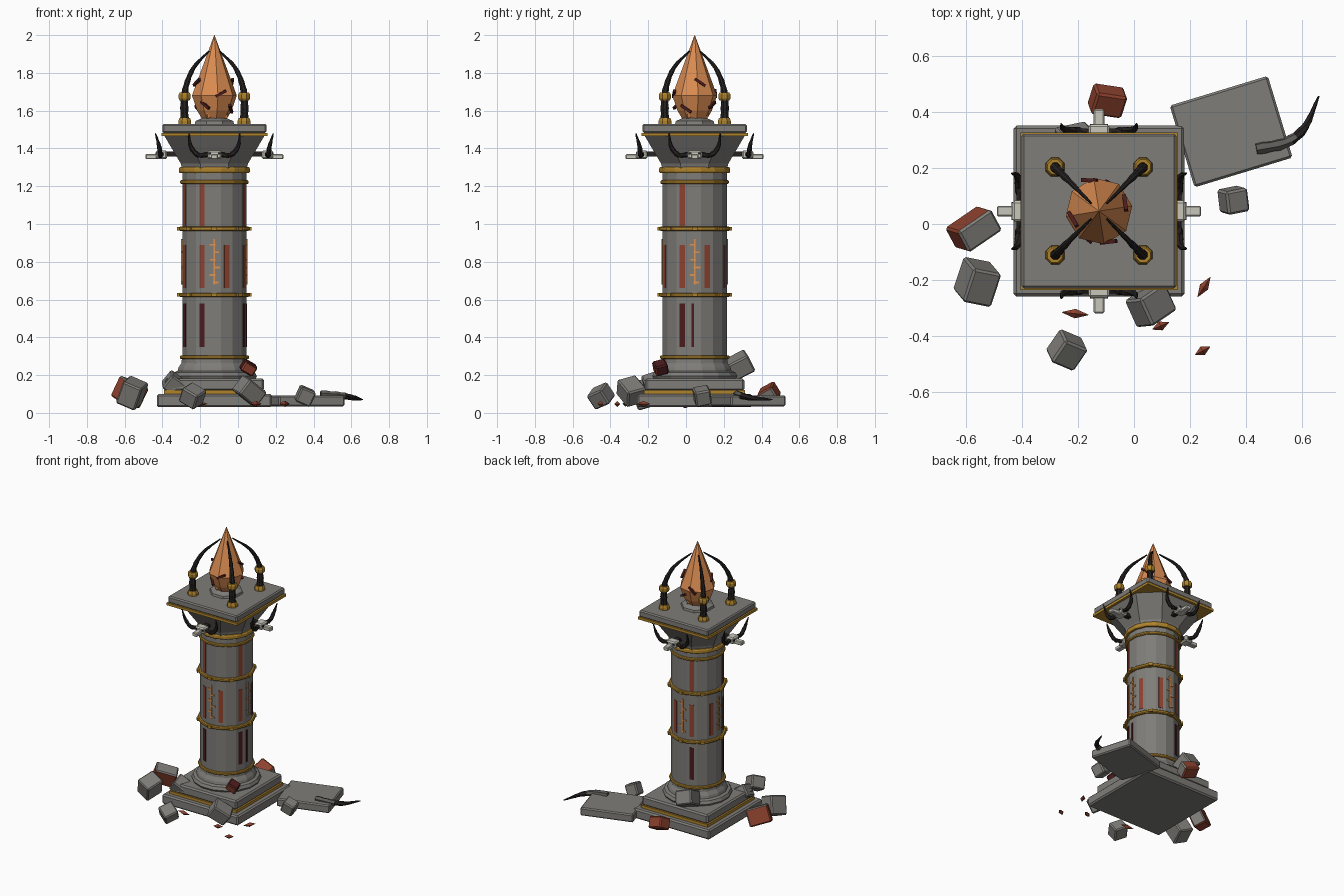
import bpy, bmesh, math, random
from mathutils import Matrix, Vector

if "Cube" in bpy.data.objects:
    bpy.data.objects.remove(bpy.data.objects["Cube"])

random.seed(4)
CX, CY = -0.125, 0.046          # tower axis
TOWER = Matrix.Translation((CX, CY, 0))


def material(name, rgb):
    m = bpy.data.materials.new(name)
    m.diffuse_color = (*rgb, 1)
    m.use_nodes = True
    m.node_tree.nodes["Principled BSDF"].inputs["Base Color"].default_value = m.diffuse_color
    return m


STONE = material("grey stone", (0.21, 0.205, 0.19))
GOLD = material("aged gold", (0.43, 0.23, 0.025))
CRYSTAL = material("orange crystal", (0.70, 0.26, 0.082))
HORN = material("black horn", (0.018, 0.015, 0.014))
BONE = material("pale bone", (0.58, 0.57, 0.50))
RUST = material("rust red", (0.27, 0.055, 0.028))
MAROON = material("dark maroon", (0.07, 0.011, 0.012))
GLOW = material("rune orange", (0.75, 0.29, 0.08))
DARK = material("dark grey horn", (0.11, 0.108, 0.10))


def finish(name, bm, mats, M=TOWER, bevel=0):
    bmesh.ops.recalc_face_normals(bm, faces=bm.faces[:])
    me = bpy.data.meshes.new(name)
    bm.to_mesh(me)
    bm.free()
    for m in mats if isinstance(mats, list) else [mats]:
        me.materials.append(m)
    ob = bpy.data.objects.new(name, me)
    ob.matrix_world = M
    bpy.context.collection.objects.link(ob)
    if bevel:
        b = ob.modifiers.new("bevel", 'BEVEL')
        b.width, b.segments = bevel, 1
    return ob


def turned(rot):
    return (Matrix.Rotation(rot[2], 4, 'Z') @ Matrix.Rotation(rot[1], 4, 'Y')
            @ Matrix.Rotation(rot[0], 4, 'X'))


def box(name, size, loc, mat, M=TOWER, bevel=0, rot=(0, 0, 0), patch=None):
    bm = bmesh.new()
    bmesh.ops.create_cube(bm, size=1, matrix=Matrix.Diagonal((*size, 1)))
    mats = mat
    if patch:                    # second colour on faces chosen by direction
        mats = [mat, patch[0]]
        bm.normal_update()
        for f in bm.faces:
            f.material_index = int(any(f.normal.dot(Vector(d)) > 0.9 for d in patch[1]))
    return finish(name, bm, mats, M @ Matrix.Translation(loc) @ turned(rot), bevel)


def skin(name, rings, mat, M=TOWER, bevel=0):
    """Loft closed rings of equal point count and cap both ends."""
    bm = bmesh.new()
    vs = [[bm.verts.new(p) for p in r] for r in rings]
    n = len(vs[0])
    for a, b in zip(vs, vs[1:]):
        for i in range(n):
            bm.faces.new((a[i], a[(i + 1) % n], b[(i + 1) % n], b[i]))
    bm.faces.new(vs[0][::-1])
    bm.faces.new(vs[-1])
    return finish(name, bm, mat, M, bevel)


def lathe(name, profile, mat, n=16, M=TOWER, turn=0.5):
    """Profile of (apothem, z) with n flat sides."""
    k = 1 / math.cos(math.pi / n)
    return skin(name, [[(r * k * math.cos((i + turn) * math.tau / n),
                         r * k * math.sin((i + turn) * math.tau / n), z) for i in range(n)]
                       for r, z in profile], mat, M)


def horn(name, pts, radii, mat, M=TOWER, n=6, steps=4):
    """Tapered tube along a smooth path."""
    P = [Vector(p) for p in pts]
    P = [2 * P[0] - P[1]] + P + [2 * P[-1] - P[-2]]
    path, rad = [], []
    for i in range(len(pts) - 1):
        a, b, c, d = P[i:i + 4]
        for s in range(steps + (i == len(pts) - 2)):
            t = s / steps
            path.append(0.5 * (2 * b + (c - a) * t + (2 * a - 5 * b + 4 * c - d) * t * t
                               + (3 * b - a - 3 * c + d) * t ** 3))
            rad.append(radii[i] + (radii[i + 1] - radii[i]) * t)
    rings = []
    for i, p in enumerate(path):
        d = (path[min(i + 1, len(path) - 1)] - path[max(i - 1, 0)]).normalized()
        u = d.cross(Vector((0.31, 0.9, 0.17))).normalized()
        v = d.cross(u)
        r = rad[i] * (1.1 if i % 2 else 0.95)
        rings.append([p + r * (u * math.cos(j * math.tau / n) + v * math.sin(j * math.tau / n)) for j in range(n)])
    return skin(name, rings, mat, M)


def shard(name, loc, size, rot, mat, M=Matrix()):
    a, b, c = size
    return skin(name, [[(x, k * b * y, k * c * z) for y, z in ((1, 0), (0, 1), (-1, 0), (0, -1))]
                       for x, k in ((-a, 0.05), (0, 1), (a, 0.05))],
                mat, M @ Matrix.Translation(loc) @ turned(rot))


# Stepped square base
box("plinth", (0.61, 0.61, 0.07), (0, 0, 0.065), STONE, bevel=0.01)
box("plinth_trim", (0.535, 0.535, 0.02), (0, 0, 0.11), GOLD)
box("upper_step", (0.525, 0.525, 0.065), (0, 0, 0.15), STONE, bevel=0.01)
lathe("column_foot", [(0.215, 0.175), (0.225, 0.195), (0.215, 0.215), (0.195, 0.222),
                      (0.19, 0.24), (0.174, 0.265), (0.172, 0.29)], STONE)

# Sixteen-sided shaft with gold rings
lathe("shaft", [(0.17, 0.28), (0.17, 1.32)], STONE)
for z, r, h in ((0.295, 0.183, 0.02), (0.625, 0.186, 0.022), (0.975, 0.186, 0.022),
                (1.222, 0.181, 0.02), (1.285, 0.188, 0.032)):
    lathe("gold_ring", [(0.168, z - h / 2), (r - 0.005, z - h / 2), (r, z - h / 4),
                        (r, z + h / 4), (r - 0.005, z + h / 2), (0.168, z + h / 2)], GOLD)
    if h == 0.022:
        for k in range(8):
            box("ring_stud", (0.02, 0.03, 0.018), (0.187, 0, z), GOLD,
                TOWER @ Matrix.Rotation(k * math.pi / 4, 4, 'Z'))

# Capital: octagonal flare under a square slab
flare = []
for z, a, c in ((1.295, 0.172, 0.073), (1.32, 0.178, 0.075), (1.467, 0.265, 0.14)):
    flare.append([(a, -c, z), (a, c, z), (c, a, z), (-c, a, z), (-a, c, z), (-a, -c, z), (-c, -a, z), (c, -a, z)])
skin("capital", flare, STONE)
box("capital_trim", (0.562, 0.562, 0.018), (0, 0, 1.474), GOLD)
box("top_slab", (0.552, 0.552, 0.048), (0, 0, 1.506), STONE, bevel=0.008)

# Crystal on its seat, with dark splinters around it
lathe("crystal_seat", [(0.105, 1.525), (0.1, 1.545), (0.065, 1.56)], STONE, 8)
lathe("crystal", [(0.055, 1.545), (0.085, 1.60), (0.111, 1.68), (0.001, 2.0)], CRYSTAL, 8, turn=0.2)
for k in range(8):
    Mk = TOWER @ Matrix.Rotation(k * math.tau / 8 + 0.3, 4, 'Z')
    z, r = ((1.75, 0.098), (1.63, 0.105), (1.69, 0.115), (1.61, 0.098))[k % 4]
    box("crystal_splinter", (0.014, 0.065, 0.014), (r, 0, z), MAROON, Mk,
        rot=(random.choice((-0.6, 0.5)), 0, random.uniform(-0.4, 0.4)))
    if k % 2:
        shard("small_crystal", (0.065, 0, 1.57), (0.035, 0.015, 0.015), (0, -1.0, 0), CRYSTAL, Mk)

# Parts repeated on the four sides
for k in range(4):
    M = TOWER @ Matrix.Rotation(k * math.pi / 2, 4, 'Z')
    D = M @ Matrix.Rotation(math.pi / 4, 4, 'Z')
    # Claw around the crystal
    horn("claw", [(0.222, 0, 1.53), (0.225, 0, 1.64), (0.212, 0, 1.73), (0.153, 0, 1.83), (0.04, 0, 1.915)],
         (0.023, 0.021, 0.016, 0.011, 0.004), HORN, D, 8)
    lathe("claw_socket", [(0.034, 1.525), (0.034, 1.545), (0.028, 1.562)], GOLD, 8, D @ Matrix.Translation((0.222, 0, 0)))
    lathe("claw_band", [(0.026, 1.655), (0.032, 1.665), (0.032, 1.685), (0.026, 1.695)], GOLD, 8,
          D @ Matrix.Translation((0.223, 0, 0)))
    # Horned skull
    box("skull", (0.06, 0.075, 0.045), (0.28, 0, 1.367), BONE, M, 0.008)
    box("skull_mount", (0.07, 0.03, 0.025), (0.228, 0, 1.37), HORN, M)
    box("skull_snout", (0.07, 0.038, 0.028), (0.33, 0, 1.357), BONE, M, 0.005)
    for s in (-1, 1):
        box("eye_socket", (0.006, 0.014, 0.012), (0.309, s * 0.025, 1.373), HORN, M)
        horn("skull_horn", [(0.28, s * 0.03, 1.37), (0.287, s * 0.085, 1.365), (0.292, s * 0.125, 1.41),
                            (0.312, s * 0.135, 1.48)], (0.013, 0.014, 0.012, 0.003), HORN, M)
    # Inlaid strips, at one sixteenth turns
    way = 1 if k in (1, 2) else -1
    for side, z0, z1, mat in ((way, 0.35, 0.58, MAROON), (-1, 0.66, 0.89, RUST),
                              (1, 0.66, 0.89, RUST), (way, 0.99, 1.21, RUST)):
        box("strip", (0.008, 0.03, z1 - z0), (0.169, 0, (z0 + z1) / 2), mat,
            M @ Matrix.Rotation(side * math.pi / 8, 4, 'Z'))
    # Glowing rune
    box("rune_stem", (0.009, 0.009, 0.24), (0.171, 0, 0.80), GLOW, M)
    for i, (y, w) in enumerate(((0.008, 0.03), (-0.01, 0.03), (0.012, 0.036), (-0.008, 0.03), (0.01, 0.03), (-0.01, 0.03))):
        box("rune_tick", (0.009, w, 0.009), (0.171, y, 0.69 + i * 0.04), GLOW, M)
box("narrow_strip", (0.008, 0.015, 0.23), (0.169, -0.01, 0.465), MAROON)

# Fallen slab and broken horn, paler at its thick end
W = Matrix()
box("fallen_slab", (0.366, 0.305, 0.058), (0.347, 0.33, 0.064), STONE, W, 0.008, (0, 0, 0.295))
broken = horn("broken_horn", [(0.437, 0.268, 0.098), (0.54, 0.29, 0.092), (0.61, 0.345, 0.08), (0.66, 0.457, 0.07)],
              (0.021, 0.019, 0.015, 0.003), [DARK, HORN], W)
for p in broken.data.polygons:
    p.material_index = int(p.center.x > 0.575)

# Rubble blocks
X, Y, Z = (1, 0, 0), (0, 1, 0), (0, 0, 1)
nX, nY, nZ = (-1, 0, 0), (0, -1, 0), (0, 0, -1)
for loc, size, rot, base, patch in (
        ((-0.573, -0.018, 0.11), (0.15, 0.09, 0.12), (0.35, 0.3, 0.6), RUST, (STONE, [Z, X])),
        ((-0.56, -0.207, 0.105), (0.11, 0.13, 0.13), (0.3, 0.4, -0.2), STONE, None),
        ((-0.24, -0.45, 0.09), (0.10, 0.10, 0.09), (0.4, 0.5, -0.4), STONE, None),
        ((0.06, -0.29, 0.115), (0.13, 0.11, 0.10), (0.3, 0.6, 0.6), STONE, None),
        ((-0.335, -0.17, 0.15), (0.11, 0.10, 0.09), (0.4, 0.6, 0.3), STONE, None),
        ((0.355, 0.085, 0.09), (0.085, 0.085, 0.085), (0.2, 0.4, 0.2), STONE, None),
        ((-0.095, 0.44, 0.10), (0.115, 0.09, 0.08), (0.5, 0.3, -0.15), RUST, (STONE, [nY, X])),
        ((0.055, -0.135, 0.24), (0.075, 0.07, 0.06), (0.3, 0.5, 0.3), MAROON, (RUST, [nY])),
        ((-0.21, 0.28, 0.25), (0.12, 0.13, 0.10), (0.5, 0.3, 0.2), STONE, None)):
    box("rubble_block", size, loc, base, W, 0.008, rot, patch)

# Crystal shards on the ground
for x, y, a, l in ((-0.21, -0.32, -0.1, 0.048), (0.095, -0.364, 0.4, 0.032),
                   (0.25, -0.225, 1.0, 0.042), (0.245, -0.453, 0.5, 0.03)):
    shard("ground_shard", (x, y, 0.048), (l, 0.017, 0.016), (0, 0, a), RUST)
